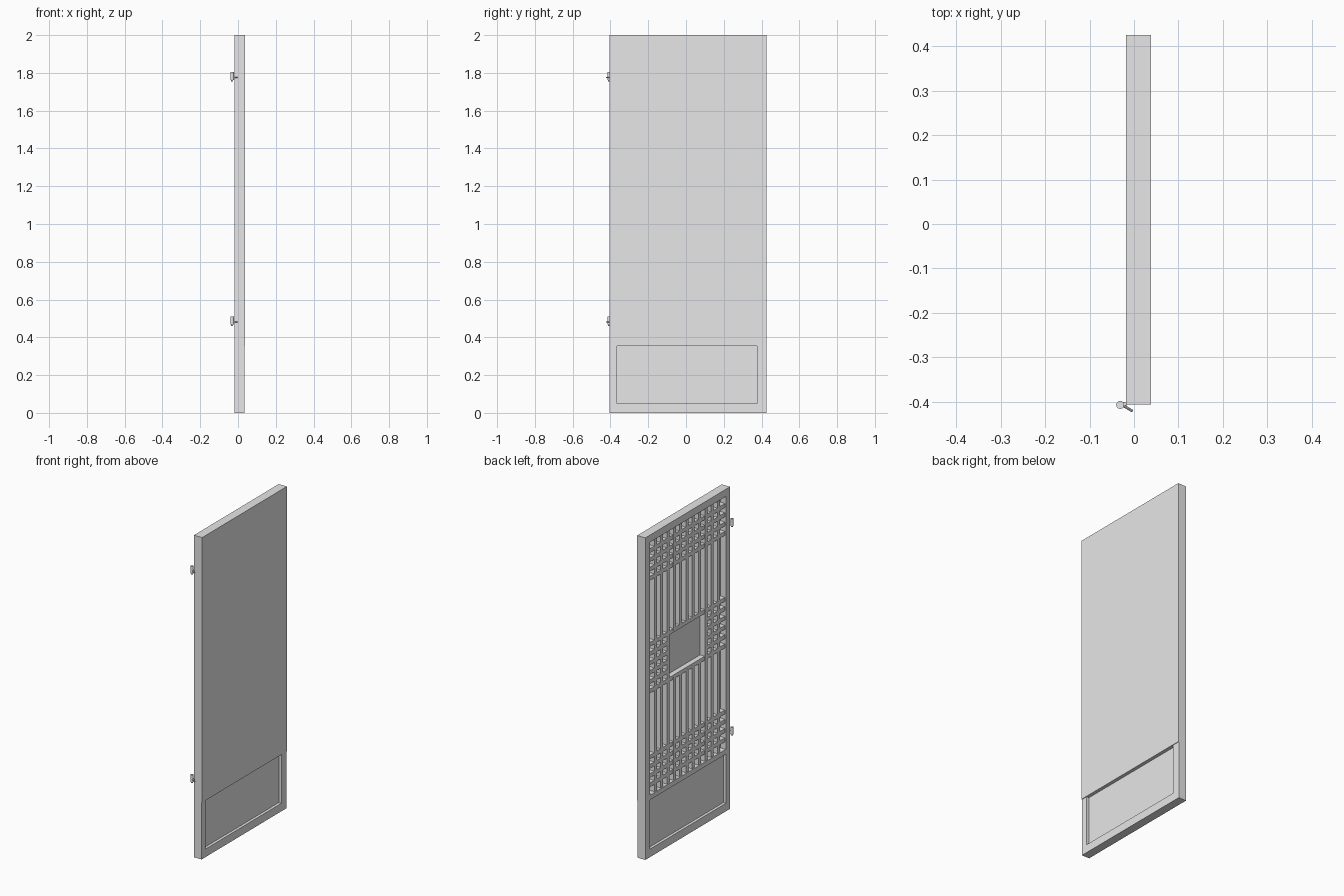
import bpy
from mathutils import Vector

cube = bpy.data.objects.get("Cube")
if cube:
    bpy.data.objects.remove(cube, do_unlink=True)

grey = bpy.data.materials.new("plain_grey")
grey.use_nodes = True
grey.diffuse_color = (0.8, 0.8, 0.8, 1)
grey.node_tree.nodes["Principled BSDF"].inputs["Base Color"].default_value = (0.8, 0.8, 0.8, 1)


def box(name, x, y, z):
    """Box from (min, max) pairs on each axis."""
    corners = [(a, b, c) for a in x for b in y for c in z]
    faces = [(0, 1, 3, 2), (4, 6, 7, 5), (0, 4, 5, 1), (2, 3, 7, 6), (0, 2, 6, 4), (1, 5, 7, 3)]
    mesh = bpy.data.meshes.new(name)
    mesh.from_pydata(corners, [], faces)
    mesh.materials.append(grey)
    obj = bpy.data.objects.new(name, mesh)
    bpy.context.collection.objects.link(obj)
    return obj


def cylinder(name, radius, start, end, sides=16):
    start, end = Vector(start), Vector(end)
    axis = end - start
    bpy.ops.mesh.primitive_cylinder_add(vertices=sides, radius=radius, depth=axis.length,
                                        location=(start + end) / 2,
                                        rotation=axis.to_track_quat('Z', 'Y').to_euler())
    obj = bpy.context.object
    obj.name = name
    obj.data.materials.append(grey)
    bpy.ops.object.shade_smooth_by_angle()
    return obj


# Main extents
FRONT, BACK = -0.018, 0.034
Y0, Y1 = -0.406, 0.425            # door edges
IN0, IN1 = -0.365, 0.377          # inside of the stiles
LOW, HIGH = 0.385, 1.955          # lattice opening
PANEL0, PANEL1 = 0.05, 0.355      # lower panel opening
depth = (FRONT, BACK)

# Frame
box("stile_near", depth, (Y0, IN0), (0, 2))
box("stile_far", depth, (IN1, Y1), (0, 2))
for name, z in (("bottom_rail", (0, PANEL0)), ("middle_rail", (PANEL1, LOW)), ("top_rail", (HIGH, 2))):
    box(name, depth, (IN0, IN1), z)

# Recessed lower panel, lattice backing and outer sheet
box("lower_panel", (-0.001, 0.017), (IN0, IN1), (PANEL0, PANEL1))
box("lattice_backing", (0.02, BACK), (IN0, IN1), (LOW, HIGH))
box("outer_sheet", (BACK, 0.038), (Y0, Y1), (PANEL1, 2))

# Lattice: slats with three bands of square grid and a blank centre
COLUMNS, SIDE = 12, 3
pitch = (IN1 - IN0) / COLUMNS
half = 0.0125
bar = (-0.012, 0.02)
row = 0.0575
MID0, MID1 = 1.025, 1.315


def column_y(i):
    return IN0 + i * pitch


for i in range(1, COLUMNS):
    y = (column_y(i) - half, column_y(i) + half)
    if SIDE < i < COLUMNS - SIDE:
        box("slat_lower", bar, y, (LOW, MID0))
        box("slat_upper", bar, y, (MID1, HIGH))
    else:
        box("slat_full", bar, y, (LOW, HIGH))

cross = (bar[0] + 0.0005, bar[1])
for k in range(1, 5):
    for z in (LOW + k * row, HIGH - k * row):
        box("grid_bar", cross, (IN0, IN1), (z - half, z + half))
for k in range(6):
    z = MID0 + k * (MID1 - MID0) / 5
    if k in (0, 5):
        spans = [(IN0, IN1)]
    else:
        spans = [(IN0, column_y(SIDE)), (column_y(COLUMNS - SIDE), IN1)]
    for span in spans:
        box("grid_bar_middle", cross, span, (z - half, z + half))

# Hinge pins on the near edge
for label, z in (("lower", 0.485), ("upper", 1.78)):
    cylinder(label + "_hinge_barrel", 0.009, (-0.031, -0.407, z - 0.018), (-0.031, -0.407, z + 0.026))
    cylinder(label + "_hinge_tip", 0.005, (-0.031, -0.407, z - 0.025), (-0.031, -0.407, z - 0.018))
    cylinder(label + "_hinge_arm", 0.003, (-0.029, -0.406, z - 0.004), (-0.003, -0.421, z - 0.004), 8)
    box(label + "_hinge_bracket", (-0.026, -0.016), (-0.408, -0.4), (z - 0.015, z + 0.004))
